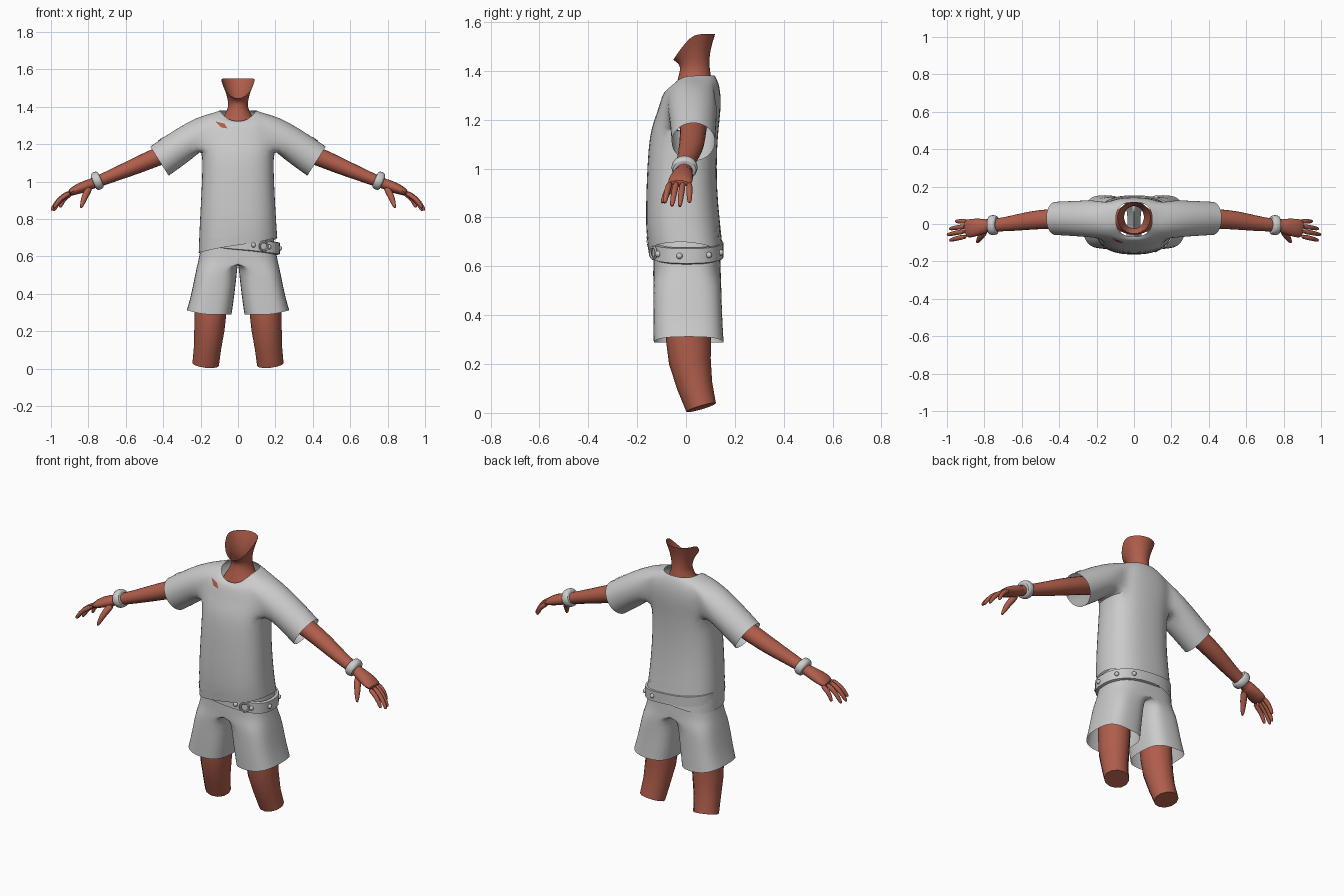
import bpy, bmesh, math
from mathutils import Vector

cube = bpy.data.objects.get("Cube")
if cube:
    bpy.data.objects.remove(cube, do_unlink=True)


def material(name, rgb):
    m = bpy.data.materials.new(name)
    m.use_nodes = True
    m.diffuse_color = (*rgb, 1)
    m.node_tree.nodes["Principled BSDF"].inputs["Base Color"].default_value = (*rgb, 1)
    return m


CLOTH = material("light grey cloth", (0.6, 0.6, 0.6))
SKIN = material("red brown skin", (0.43, 0.11, 0.07))


def power(v, p):
    return math.copysign(abs(v) ** p, v)


def loft(bm, rings, skip=None, flip=False, cap=False):
    """Join closed rings of points (or existing verts) with quads."""
    rows = [[p if isinstance(p, bmesh.types.BMVert) else bm.verts.new(p) for p in r] for r in rings]
    n = len(rows[0])
    for r in range(len(rows) - 1):
        for i in range(n):
            if skip and skip(r, i):
                continue
            j = (i + 1) % n
            quad = [rows[r][i], rows[r][j], rows[r + 1][j], rows[r + 1][i]]
            bm.faces.new(quad[::-1] if flip else quad)
    if cap:
        bm.faces.new(rows[0][::-1])
        bm.faces.new(rows[-1])
    return rows


def finish(bm, name, mat, mirror=False, levels=1):
    bmesh.ops.delete(bm, geom=[v for v in bm.verts if not v.link_faces], context='VERTS')
    me = bpy.data.meshes.new(name)
    bm.to_mesh(me)
    bm.free()
    me.materials.append(mat)
    ob = bpy.data.objects.new(name, me)
    bpy.context.collection.objects.link(ob)
    bpy.ops.object.select_all(action='DESELECT')
    ob.select_set(True)
    bpy.context.view_layer.objects.active = ob
    bpy.ops.object.shade_smooth_by_angle(angle=math.radians(62))
    if mirror:
        ob.modifiers.new("Mirror", 'MIRROR')
    if levels:
        s = ob.modifiers.new("Subdivision", 'SUBSURF')
        s.levels = s.render_levels = levels
    return ob


def tube(name, path, mat, sides=10, cap=False, levels=1):
    """Mirrored limb: path of (x, y, z, radius along y, other radius)."""
    pts = [Vector(p[:3]) for p in path]
    rings = []
    for i, p in enumerate(path):
        d = (pts[min(i + 1, len(pts) - 1)] - pts[max(i - 1, 0)]).normalized()
        s = (Vector((0, 1, 0)) - d * d.y).normalized()
        u = d.cross(s)
        angles = [math.tau * k / sides for k in range(sides)]
        rings.append([pts[i] + s * p[3] * math.cos(a) + u * p[4] * math.sin(a) for a in angles])
    bm = bmesh.new()
    loft(bm, rings, cap=cap)
    return finish(bm, name, mat, True, levels)


# Shirt body: rows of height, half width, front y, back y, front dip
N, LOW, HIGH, HALF = 24, 4, 8, 3
rows = [(0.66, 0.212, -0.155, 0.155, 0), (0.76, 0.207, -0.167, 0.142, 0),
        (0.93, 0.197, -0.163, 0.125, 0), (1.09, 0.19, -0.155, 0.128, 0),
        (1.17, 0.195, -0.142, 0.135, 0), (1.23, 0.2, -0.122, 0.142, 0.01),
        (1.29, 0.2, -0.107, 0.144, 0.02), (1.335, 0.18, -0.095, 0.138, 0.03),
        (1.365, 0.14, -0.083, 0.128, 0.045), (1.38, 0.098, -0.068, 0.118, 0.058)]
rings = []
for r, (z, w, yf, yb, dip) in enumerate(rows):
    ring = []
    for i in range(N):
        c, s = math.cos(math.tau * i / N), math.sin(math.tau * i / N)
        y = (yf + yb) / 2 + (yb - yf) / 2 * power(s, 0.8)
        h = z - dip * max(0, -s) ** 2
        if r == 0:  # slanting hem
            h += 0.04 * c - 0.02 * max(0, s)
        ring.append((w * power(c, 0.8), y, h))
    rings.append(ring)


def armhole(r, i):
    near = min((i + HALF) % N, (i + HALF - N // 2) % N)
    return LOW <= r < HIGH and near < 2 * HALF


bm = bmesh.new()
torso = loft(bm, rings, skip=armhole)

# Sleeves grow out of the armholes: top x z, bottom x z, front y, back y
sleeve = [(0.215, 1.347, 0.215, 1.145, -0.075, 0.13), (0.33, 1.285, 0.285, 1.09, -0.066, 0.125),
          (0.47, 1.188, 0.37, 1.03, -0.06, 0.12)]
edge = [(LOW, i) for i in range(-HALF, HALF)] + [(r, HALF) for r in range(LOW, HIGH)]
edge += [(HIGH, i) for i in range(HALF, -HALF, -1)] + [(r, -HALF) for r in range(HIGH, LOW, -1)]
for side in (1, -1):
    rings = [[torso[r][(i if side > 0 else N // 2 - i) % N] for r, i in edge]]
    for tx, tz, bx, bz, yf, yb in sleeve:
        ring = []
        for k in range(len(edge)):
            a = math.tau * (k - HALF) / len(edge) - math.pi / 2
            f = math.sin(a) / 2
            ring.append((side * ((tx + bx) / 2 + (tx - bx) * f),
                         (yf + yb) / 2 + (yb - yf) / 2 * math.cos(a),
                         (tz + bz) / 2 + (tz - bz) * f))
        rings.append(ring)
    loft(bm, rings, flip=side < 0)
shirt = finish(bm, "shirt", CLOTH)

# Shorts: height, centre x, outer x, inner x, front y, back y
legs = [(0.288, 0.155, 0.275, 0.034, -0.133, 0.155), (0.37, 0.14, 0.257, 0.022, -0.135, 0.15),
        (0.45, 0.125, 0.24, 0.012, -0.135, 0.147), (0.53, 0.1, 0.224, 0.004, -0.135, 0.145),
        (0.57, 0, 0.215, 0, -0.135, 0.143), (0.63, 0, 0.203, 0, -0.135, 0.142),
        (0.71, 0, 0.19, 0, -0.135, 0.135)]
rings = []
for r, (z, cx, xo, xi, yf, yb) in enumerate(legs):
    ring = []
    for i in range(N):
        a = math.tau * i / N - math.pi / 2
        c, s = math.cos(a), math.sin(a)
        if i % (N // 2) == 0:
            c = 0
        x = cx + (xo - cx if c > 0 else cx - xi) * power(c, 0.7)
        y = (yf + yb) / 2 + (yb - yf) / 2 * power(s, 0.7)
        ring.append((x, y, z + (0.024 * max(0, c) if r == 0 else 0)))
    rings.append(ring)
bm = bmesh.new()
loft(bm, rings, skip=lambda r, i: r >= 4 and i >= N // 2)
finish(bm, "shorts", CLOTH, mirror=True)


# Tilted belt with round studs and a small ring
def belt_point(a, inset, dz):
    c, s = math.cos(a), math.sin(a)
    return Vector((0.01 + (0.215 - inset) * power(c, 0.8), 0.004 + (0.149 - inset) * power(s, 0.8),
                   0.667 - 0.025 * c + dz))


bm = bmesh.new()
profile = [(0.014, -0.034), (0, -0.03), (0, 0.03), (0.014, 0.034)]
loft(bm, [[belt_point(math.tau * i / 32, o, h) for i in range(32)] for o, h in profile])
finish(bm, "belt", CLOTH, levels=0)
bm = bmesh.new()
for deg in (-75, -48, -8, 32, 65):
    ball = bmesh.ops.create_uvsphere(bm, u_segments=10, v_segments=6, radius=0.013)
    bmesh.ops.translate(bm, verts=ball["verts"], vec=belt_point(math.radians(deg), 0, 0))
finish(bm, "belt_studs", CLOTH, levels=0)
bpy.ops.mesh.primitive_torus_add(major_radius=0.024, minor_radius=0.006, major_segments=14,
                                 minor_segments=6, location=belt_point(math.radians(-60), -0.006, 0),
                                 rotation=(math.pi / 2, 0, 0.5))
bpy.context.object.name = "belt_ring"
bpy.context.object.data.materials.append(CLOTH)
bpy.ops.object.shade_smooth_by_angle(angle=1)

# Neck: open tube flaring into a rim that drops at the chin
neck = [(1.29, 0.115, -0.06, 0.11, 0), (1.345, 0.082, -0.045, 0.108, 0.012),
        (1.385, 0.057, -0.03, 0.104, 0), (1.42, 0.051, -0.024, 0.096, 0.005),
        (1.485, 0.068, -0.035, 0.1, 0.055), (1.55, 0.092, -0.055, 0.122, 0.11)]
bm = bmesh.new()
rings = []
for z, w, yf, yb, dip in neck:
    angles = [math.tau * i / 14 for i in range(14)]
    rings.append([(w * math.cos(a), (yf + yb) / 2 + (yb - yf) / 2 * math.sin(a),
                   z - dip * max(0, -math.sin(a)) ** 1.3) for a in angles])
loft(bm, rings)
finish(bm, "neck", SKIN)

# Legs, arms and wristbands
tube("legs", [(0.14, 0.005, 0.46, 0.092, 0.085), (0.147, 0.01, 0.3, 0.092, 0.085),
              (0.153, 0.016, 0.21, 0.086, 0.081), (0.163, 0.036, 0.11, 0.073, 0.073),
              (0.173, 0.062, 0.022, 0.063, 0.071)], SKIN, 12, levels=0, cap=True)
tube("arms", [(0.3, 0.03, 1.185, 0.06, 0.055), (0.45, 0.028, 1.125, 0.056, 0.052),
              (0.55, 0.02, 1.082, 0.053, 0.047), (0.66, 0.002, 1.036, 0.043, 0.038),
              (0.74, -0.006, 1.004, 0.036, 0.033), (0.79, -0.008, 0.985, 0.036, 0.03)], SKIN)
band = [(-0.024, 0.038), (-0.024, 0.05), (-0.01, 0.056), (0.01, 0.056), (0.024, 0.05), (0.024, 0.038)]
tube("wristbands", [(0.753 + t * 0.9, -0.006, 1.004 - t * 0.38, r, r * 0.93) for t, r in band],
     CLOTH, 12)

# Hands: palm, four fingers and thumb
tube("palms", [(0.76, -0.006, 0.998, 0.034, 0.03), (0.82, -0.014, 0.973, 0.046, 0.033),
               (0.87, -0.022, 0.955, 0.054, 0.027), (0.908, -0.027, 0.934, 0.052, 0.017)],
     SKIN, cap=True)
fingers = {"index_fingers": ((0.89, -0.065, 0.943), (0.985, -0.088, 0.858)),
           "middle_fingers": ((0.895, -0.038, 0.946), (0.998, -0.058, 0.845)),
           "ring_fingers": ((0.892, -0.012, 0.944), (0.986, -0.026, 0.843)),
           "little_fingers": ((0.885, 0.014, 0.94), (0.952, 0.014, 0.86))}
for name, (a, b) in fingers.items():
    a, b = Vector(a), Vector(b)
    mid = (a + b) / 2 + Vector((0.012, 0, 0.012))
    tip = b.lerp(mid, 0.15)
    tube(name, [(*a, 0.015, 0.016), (*mid, 0.014, 0.014), (*tip, 0.011, 0.011),
                (*b, 0.006, 0.006)], SKIN, 8, True)
tube("thumbs", [(0.79, -0.025, 0.972, 0.022, 0.022), (0.818, -0.065, 0.925, 0.02, 0.02),
                (0.832, -0.088, 0.882, 0.014, 0.014), (0.84, -0.1, 0.856, 0.006, 0.006)],
     SKIN, 8, True)


# Torn patches laid onto the shirt; placed at depth `off` and projected along one axis
def patch(name, outline, mat, axis, off, mirror=False):
    bm = bmesh.new()
    place = (lambda p: (p[0], off, p[1])) if axis == 'y' else (lambda p: (p[0], p[1], off))
    verts = [bm.verts.new(place(p)) for p in outline]
    face = bm.faces.new(verts)
    bmesh.ops.poke(bm, faces=[face])
    bmesh.ops.subdivide_edges(bm, edges=bm.edges[:], cuts=2, use_grid_fill=True)
    ob = finish(bm, name, mat, mirror, 0)
    wrap = ob.modifiers.new("Shrinkwrap", 'SHRINKWRAP')
    wrap.target = shirt
    wrap.wrap_method = 'PROJECT'
    wrap.wrap_mode = 'ABOVE_SURFACE'
    wrap.use_project_y, wrap.use_project_z = axis == 'y', axis == 'z'
    wrap.use_positive_direction, wrap.use_negative_direction = off < 0, off > 0
    wrap.offset = 0.003


patch("chest_tear", [(-0.12, 1.32), (-0.09, 1.288), (-0.055, 1.283), (-0.072, 1.308)], SKIN, 'y', -0.5)
patch("belly_tear", [(-0.19, 0.67), (-0.12, 0.675), (-0.03, 0.72), (-0.14, 0.735), (-0.18, 0.715)],
      CLOTH, 'y', -0.5)
patch("hem_tear", [(-0.07, 0.675), (0.0, 0.69), (0.04, 0.715), (-0.02, 0.71)], CLOTH, 'y', -0.5)
patch("back_tear", [(0.07, 0.77), (0.11, 0.72), (0.16, 0.725), (0.12, 0.76)], CLOTH, 'y', 0.5)
patch("sleeve_tears", [(0.39, 0.0), (0.43, 0.025), (0.42, 0.06), (0.4, 0.035)], CLOTH, 'z', 1.7, True)
